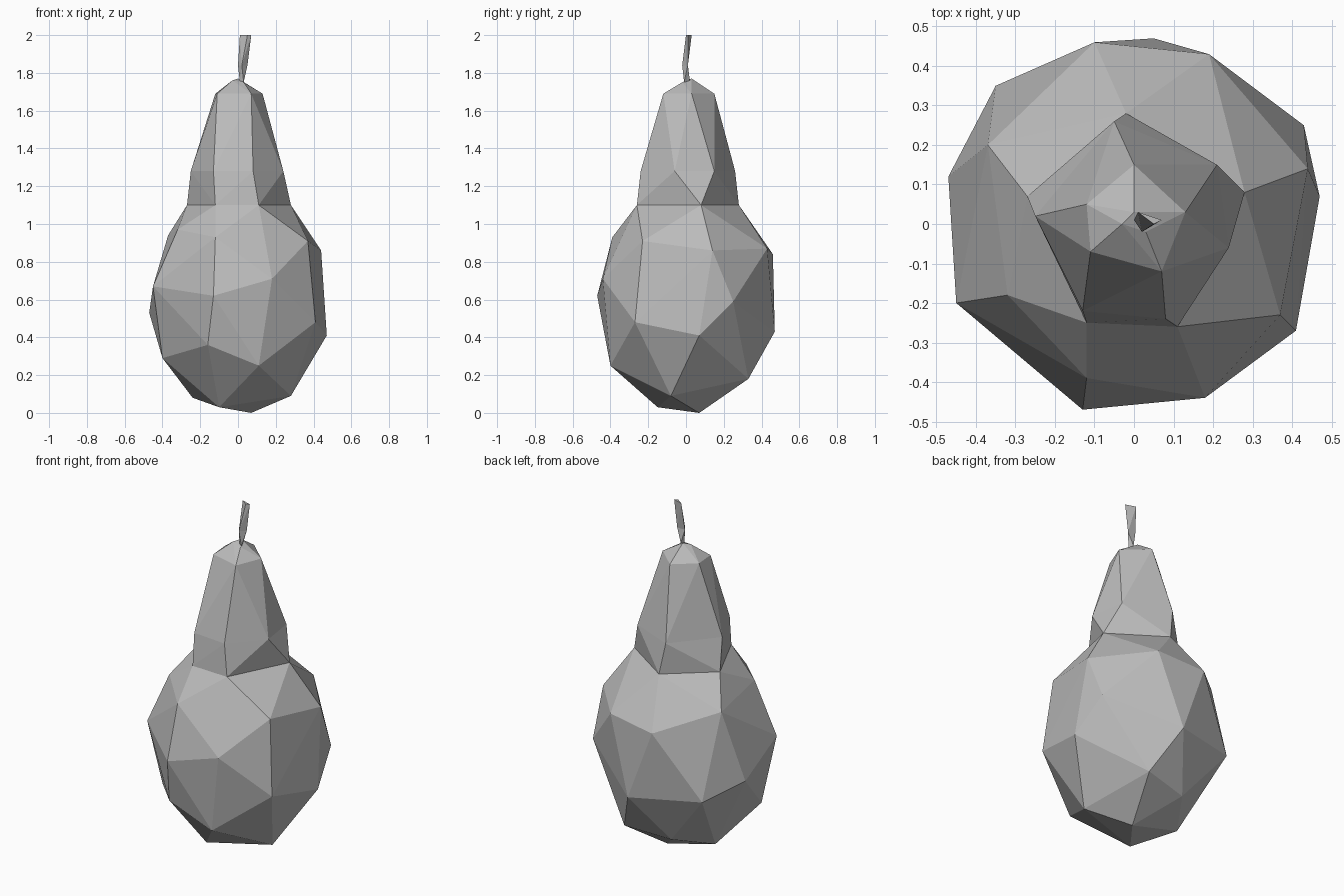
import bpy
import bmesh
from mathutils import Vector

# Remove the default cube only
default_cube = bpy.data.objects.get("Cube")
if default_cube:
    bpy.data.objects.remove(default_cube, do_unlink=True)

# One plain grey for the whole fruit
grey = bpy.data.materials.new("plain_grey")
grey.use_nodes = True
grey.diffuse_color = (0.5, 0.5, 0.5, 1)
shader = grey.node_tree.nodes["Principled BSDF"]
shader.inputs["Base Color"].default_value = grey.diffuse_color
shader.inputs["Roughness"].default_value = 0.8


def ring(height, *corners):
    """Flat cross-section: corner positions and height in hundredths."""
    return [(x, y, height) for x, y in corners]


def add_hull(bm, points):
    """Wrap a group of points in a faceted convex skin."""
    verts = [bm.verts.new(Vector(p) / 100) for p in points]
    result = bmesh.ops.convex_hull(bm, input=verts, use_existing_faces=False)
    unused = {v for v in result["geom_interior"] + result["geom_unused"]
              if isinstance(v, bmesh.types.BMVert)}
    bmesh.ops.delete(bm, geom=list(unused), context="VERTS")


def faceted_part(name, sections, open_heights=()):
    """Skin each neighbouring pair of sections and open the hidden caps."""
    bm = bmesh.new()
    if len(sections) == 1:
        add_hull(bm, sections[0])
    for lower, upper in zip(sections, sections[1:]):
        add_hull(bm, lower + upper)

    def is_hidden_cap(face):
        return any(all(abs(v.co.z - h / 100) < 0.0001 for v in face.verts)
                   for h in open_heights)

    caps = [f for f in bm.faces if is_hidden_cap(f)]
    bmesh.ops.delete(bm, geom=caps, context="FACES")
    bmesh.ops.remove_doubles(bm, verts=bm.verts[:], dist=0.0005)
    bmesh.ops.recalc_face_normals(bm, faces=bm.faces[:])

    mesh = bpy.data.meshes.new(name)
    bm.to_mesh(mesh)
    bm.free()
    mesh.materials.append(grey)
    obj = bpy.data.objects.new(name, mesh)
    bpy.context.scene.collection.objects.link(obj)
    return obj


# Cross-sections of the neck, from the waist up to the shoulder of the tip
waist = ring(110, (-12, -25), (11, -26), (28, 8), (-2, 28), (-27, 7))
collar = ring(128, (-25, 2), (-13, -22), (8, -24), (24, -6), (21, 15), (-5, 26))
shoulder = ring(169, (-12, 5), (-11, -7), (7, -12), (13, 3), (0, 15))
tip = [(-3, 0, 176), (3, -2, 175), (0, 3, 177)]

# Round lower body, as uneven bands of corners
underside = [(7, 7, 0), (-10, -15, 3), (28, -8, 9), (-24, 7, 8),
             (17, 33, 18), (-10, 28, 15)]
lower_band = [(11, -40, 25), (-16, -41, 36), (-40, -13, 29), (-35, 35, 46),
              (5, 47, 43), (47, 7, 41), (41, -27, 48)]
middle_band = [(18, -44, 71), (-13, -47, 62), (-45, -20, 67),
               (-47, 12, 53), (43, 25, 59)]
upper_band = [(-12, -39, 93), (37, -23, 91), (44, 14, 86), (19, 43, 87),
              (-10, 46, 84), (-37, 20, 94), (-32, -18, 97)]

faceted_part("fruit_body",
             [underside + lower_band + middle_band + upper_band + waist],
             open_heights=(110,))
faceted_part("fruit_neck", [waist, collar, shoulder, tip],
             open_heights=(110, 128, 169))

# Thin twisted stem
stem_middle = ring(184, (0, 1), (5, 1), (2, -2))
stem_top = ring(200, (1, 3), (7, 1), (5, 0))
stem_base = [(1, 0, 175), (3, -1, 175), (2, 2, 176)]
faceted_part("stem", [stem_base, stem_middle, stem_top], open_heights=(184,))
